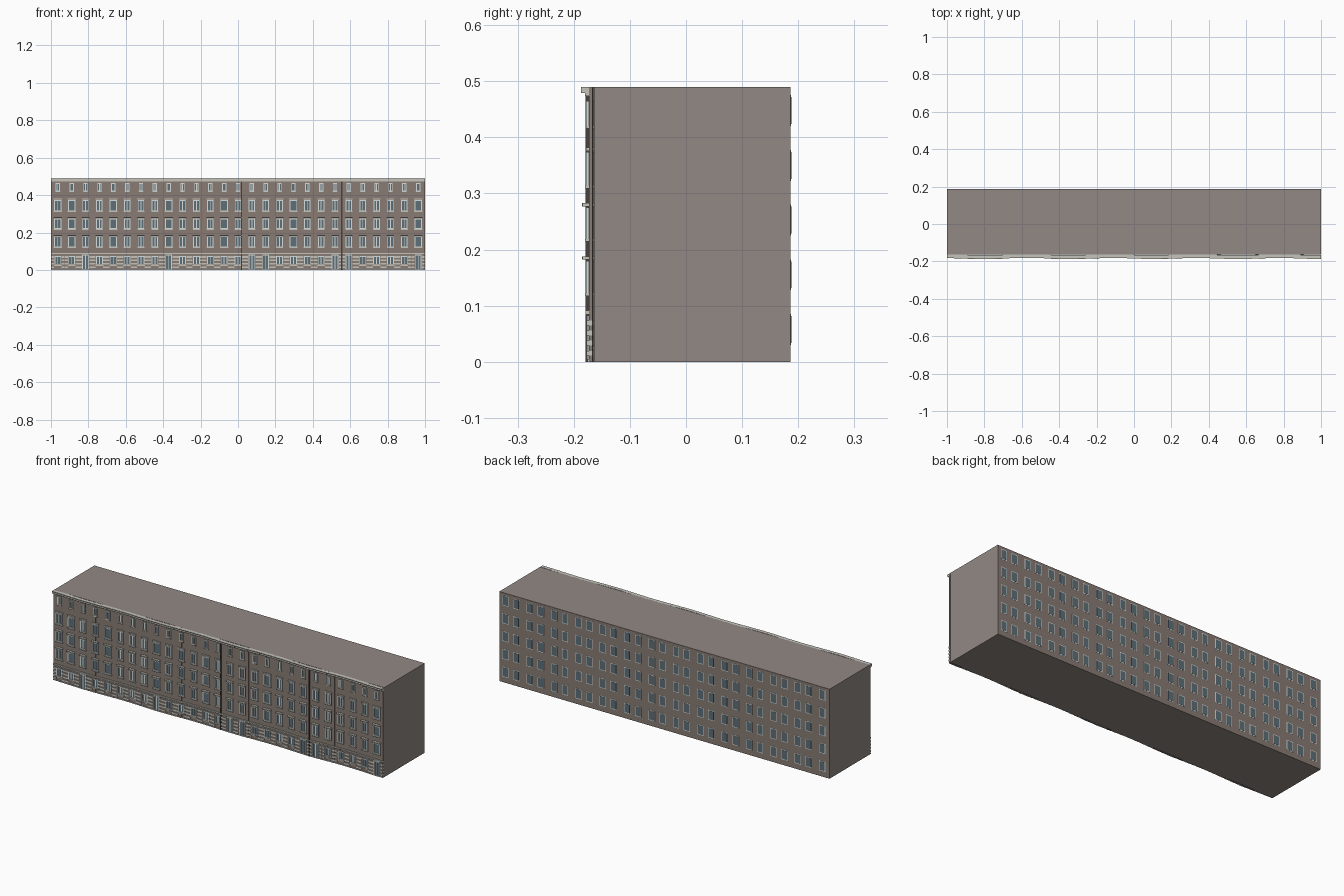
import bpy, bmesh, math

cube = bpy.data.objects.get("Cube")
if cube:
    bpy.data.objects.remove(cube, do_unlink=True)


def material(name, r, g, b):
    m = bpy.data.materials.new(name)
    m.use_nodes = True
    m.diffuse_color = (r, g, b, 1)
    m.node_tree.nodes["Principled BSDF"].inputs["Base Color"].default_value = (r, g, b, 1)
    return m


WALL = material("grey brown plaster", 0.29, 0.25, 0.23)
BRICK = material("brown brick", 0.25, 0.20, 0.175)
STONE = material("pale stone", 0.56, 0.55, 0.50)
FRAME = material("white frame", 0.68, 0.72, 0.70)
GLASS = material("blue grey glass", 0.11, 0.16, 0.19)
DARK = material("dark metal", 0.06, 0.055, 0.05)

FRONT, BACK, TOP = -0.168, 0.186, 0.49
parts = {}


def box(part, mat, x0, x1, y0, y1, z0, z1):
    """Collect one box into the named part."""
    bm = parts.setdefault(part, (bmesh.new(), mat))[0]
    v = [bm.verts.new((x, y, z)) for z in (z0, z1)
         for x, y in ((x0, y0), (x1, y0), (x1, y1), (x0, y1))]
    bm.faces.new(v[3::-1])
    bm.faces.new(v[4:])
    for i in range(4):
        j = (i + 1) % 4
        bm.faces.new((v[i], v[j], v[j + 4], v[i + 4]))


def bow(x):
    """Gentle in and out swing of the street facade."""
    return FRONT - 0.002 - 0.003 * math.cos((x + 0.8) * math.tau / 0.45)


def front_box(part, mat, x, w, depth, z0, z1):
    y = bow(x)
    box(part, mat, x - w / 2, x + w / 2, y - depth, y + 0.006, z0, z1)


def front_window(x, w, z0, z1, lights, trim):
    """Glass, side frames, head, sill and mullions."""
    front_box("front_glass", GLASS, x, w, 0.001, z0, z1)
    t = 0.0045
    for s in (-1, 1):
        front_box("front_frames", FRAME, x + s * (w - t) / 2, t, trim, z0, z1)
    for z in (z0, z1 - t):
        front_box("front_frames", FRAME, x, w, trim, z, z + t)
    for k in range(1, lights):
        front_box("front_frames", FRAME, x - w / 2 + k * w / lights, t, trim * 0.7, z0, z1)


# Main block and the two brick skins
box("main_block", WALL, -1, 1, FRONT + 0.004, BACK, 0, TOP)
box("rear_wall", BRICK, -1, 1, BACK - 0.002, BACK + 0.0005, 0, TOP - 0.002)
STEPS = 54
for i in range(STEPS):
    front_box("front_wall", BRICK, -1 + (2 * i + 1) / STEPS, 2 / STEPS, 0, 0, TOP - 0.001)
    x = -1 + (2 * i + 1) / STEPS
    # Cornice, its lower moulding and the belt course over the ground floor
    front_box("cornice", STONE, x, 2 / STEPS, 0.014, 0.479, TOP)
    front_box("cornice_moulding", STONE, x, 2 / STEPS, 0.007, 0.474, 0.479)
    front_box("cornice_cap", DARK, x, 2 / STEPS, 0.0145, 0.486, 0.4885)
    front_box("belt_course", STONE, x, 2 / STEPS, 0.006, 0.084, 0.091)
    front_box("plinth", STONE, x, 2 / STEPS, 0.003, 0, 0.005)

# Street facade, column by column
COLS = 27
PITCH = 0.0741
doors = {2, 8, 14, 15, 20, 21, 26}
wide = {1, 4, 8, 12, 17, 26}
for c in range(COLS):
    x = (c - 13) * PITCH
    if c in doors:
        front_window(x, 0.036, 0, 0.082, 2, 0.004)
    else:
        front_window(x, 0.036, 0.028, 0.074, 2, 0.004)
        front_box("ground_sills", STONE, x, 0.042, 0.005, 0.022, 0.027)
    # Banded stone piers between ground floor openings
    for z in (0.011, 0.029, 0.047, 0.065):
        for s in (-1, 1):
            front_box("banded_piers", STONE, x + s * 0.0285, 0.017, 0.004, z, z + 0.0085)
    w = 0.04 if c in wide or c < 2 else 0.034
    lights = 1 if c in wide else 2
    for z0, z1, hood in ((0.122, 0.18, 0.012), (0.219, 0.275, 0.012), (0.314, 0.374, 0.006)):
        front_window(x, w, z0, z1, lights, 0.005)
        front_box("window_hoods", STONE, x, w + 0.006, hood, z1 + 0.002, z1 + 0.008)
        front_box("window_sills", STONE, x, w + 0.004, 0.007, z0 - 0.005, z0)
    front_window(x, 0.023, 0.42, 0.465, 1 if c in wide else 2, 0.005)
    front_box("attic_sills", STONE, x, 0.027, 0.006, 0.416, 0.42)

# Drainpipes
for x in (0.018, 0.555):
    front_box("drainpipes", DARK, x, 0.006, 0.006, 0.0, 0.474)

# Rear windows in pairs
for c in range(COLS):
    x = 0.93 - 0.1476 * (c // 2) + (0.033 if c % 2 == 0 else -0.033)
    for f in range(5):
        z0 = 0.03 + f * 0.0975
        z1 = z0 + 0.055
        y0, y1 = BACK, BACK + 0.0012
        box("rear_frames", FRAME, x - 0.019, x + 0.019, y0, y1, z0, z1)
        box("rear_glass", GLASS, x - 0.0155, x + 0.0155, y0, y1 + 0.0006, z0 + 0.0035, z1 - 0.0035)

for name, (bm, mat) in parts.items():
    mesh = bpy.data.meshes.new(name)
    bm.to_mesh(mesh)
    bm.free()
    mesh.materials.append(mat)
    bpy.context.collection.objects.link(bpy.data.objects.new(name, mesh))
